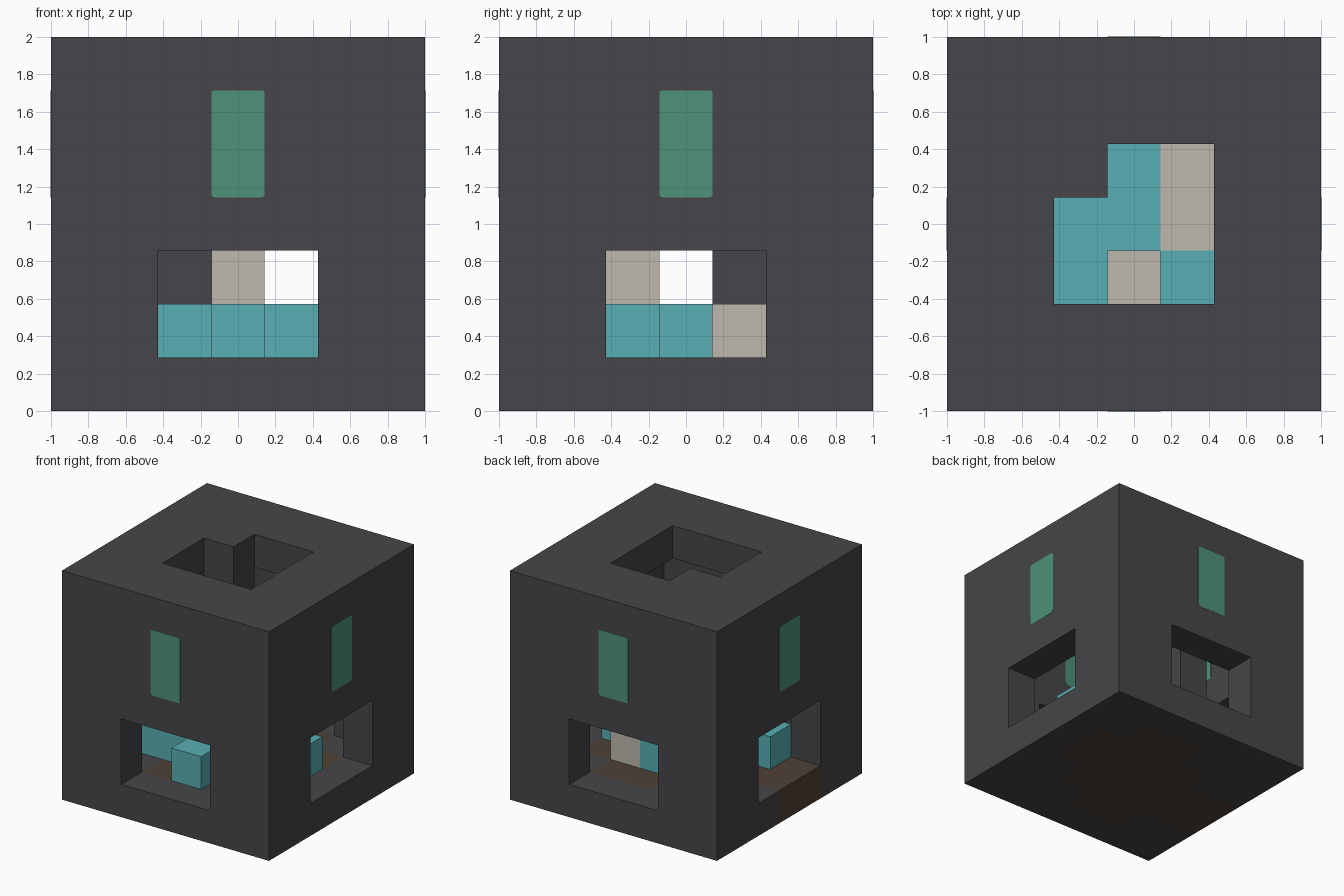
import bpy, bmesh
from mathutils import Vector

old = bpy.data.objects.get("Cube")
if old:
    bpy.data.objects.remove(old, do_unlink=True)

N = 7                # cells along each side
U = 2 / N            # size of one cell


def material(name, rgb):
    m = bpy.data.materials.new(name)
    m.use_nodes = True
    m.diffuse_color = (*rgb, 1)
    m.node_tree.nodes["Principled BSDF"].inputs["Base Color"].default_value = (*rgb, 1)
    return m


charcoal = material("charcoal", (0.061, 0.060, 0.067))
teal = material("teal", (0.098, 0.429, 0.462))
beige = material("beige", (0.509, 0.485, 0.418))
green = material("green", (0.076, 0.287, 0.188))
brown = material("brown", (0.080, 0.054, 0.036))


def finish(name, bm, mat):
    bmesh.ops.recalc_face_normals(bm, faces=bm.faces)
    mesh = bpy.data.meshes.new(name)
    bm.to_mesh(mesh)
    bm.free()
    mesh.materials.append(mat)
    ob = bpy.data.objects.new(name, mesh)
    bpy.context.collection.objects.link(ob)
    return ob


def corner(p):
    return Vector((p[0] * U - 1, p[1] * U - 1, p[2] * U))


def blocks(name, cells, mat):
    """Join unit cells into one skin, leaving out faces between neighbours."""
    cells = set(cells)
    bm = bmesh.new()
    verts = {}
    for c in sorted(cells):
        for axis in range(3):
            for side in (0, 1):
                near = list(c)
                near[axis] += 2 * side - 1
                if tuple(near) in cells:
                    continue
                loop = [(0, 0), (1, 0), (1, 1), (0, 1)]
                quad = []
                for s, t in loop if side else reversed(loop):
                    p = list(c)
                    p[axis] += side
                    p[(axis + 1) % 3] += s
                    p[(axis + 2) % 3] += t
                    p = tuple(p)
                    if p not in verts:
                        verts[p] = bm.verts.new(corner(p))
                    quad.append(verts[p])
                bm.faces.new(quad)
    mesh = bpy.data.meshes.new(name)
    bm.to_mesh(mesh)
    bm.free()
    mesh.materials.append(mat)
    ob = bpy.data.objects.new(name, mesh)
    bpy.context.collection.objects.link(ob)
    return ob


def read_plan(rows, letter, level):
    """Cells marked with a letter in a plan drawn with the back row first."""
    return {(x, N - 1 - r, level)
            for r, row in enumerate(rows) for x, ch in enumerate(row) if ch == letter}


# Plans of the floor and of the loose blocks
floor_plan = [".......", "...bb..", "..bbbb.", "bbbbbb.", "bbbbb..", "..bb...", "......."]
block_plan = [".......", ".......", "..ctb..", "..ttbt.", ".tttt..", "...t...", "......."]

floor = read_plan(floor_plan, "b", 0)
pillar = {(2, 4, k) for k in range(1, N)}
mid = (2, 3, 4)


def is_solid(x, y, z):
    if (x, y, z) in pillar:
        return True
    if (x, y, z) in floor:
        return False
    if all(0 < v < N - 1 for v in (x, y, z)):
        return False                                  # inner chamber
    if z in (1, 2) and (x in mid or y in mid):
        return not ((x in mid and y in (0, N - 1)) or
                    (y in mid and x in (0, N - 1)))   # side doorways
    return not (z == N - 1 and x in mid and y in mid)  # roof opening


# Outer box with its corner pillar, and the inlaid floor
span = range(N)
blocks("box_shell", [(x, y, z) for x in span for y in span for z in span
                     if is_solid(x, y, z)], charcoal)
blocks("inlaid_floor", floor, brown)

# Loose blocks inside
blocks("teal_blocks", read_plan(block_plan, "t", 1), teal)
blocks("beige_low_blocks", read_plan(block_plan, "b", 1), beige)
blocks("beige_top_block", {(3, 2, 2)}, beige)

# Rounded windows through the four walls
for name, axis, sign in (("front", 1, -1), ("back", 1, 1), ("right", 0, -1), ("left", 0, 1)):
    bm = bmesh.new()
    bmesh.ops.create_cube(bm, size=1)
    size = Vector((U, U, 2 * U))
    size[axis] = U + 0.003
    centre = Vector((0, 0, 5 * U))
    centre[axis] = sign * 3 * U
    for v in bm.verts:
        v.co = Vector([a * b for a, b in zip(v.co, size)]) + centre
    rims = [e for e in bm.edges
            if abs(e.verts[0].co[axis] - e.verts[1].co[axis]) > U / 2]
    bmesh.ops.bevel(bm, geom=rims, offset=0.018, segments=4, profile=0.5, affect='EDGES')
    finish(name + "_window", bm, green)
